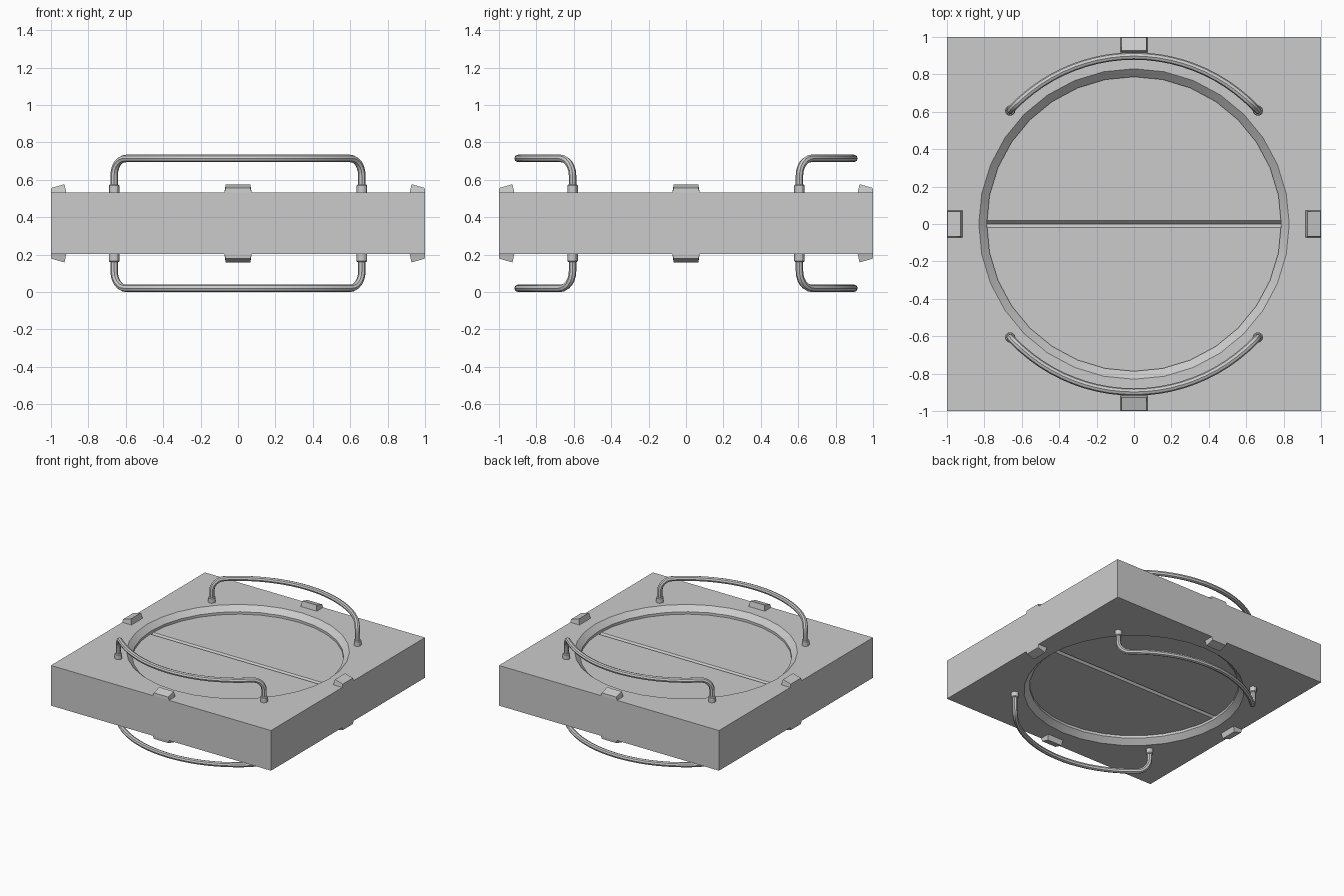
import bpy, bmesh, math
from mathutils import Vector

cube = bpy.data.objects.get("Cube")
if cube:
    bpy.data.objects.remove(cube, do_unlink=True)

MID, HALF = 0.367, 0.165       # slab mid height and half thickness
SIDES, R_OUT, R_IN = 32, 0.83, 0.787
DOOR_HALF = HALF - 0.06

grey = bpy.data.materials.new("plain grey")
grey.use_nodes = True
grey.diffuse_color = (0.6, 0.6, 0.6, 1)
grey.node_tree.nodes["Principled BSDF"].inputs["Base Color"].default_value = (0.6, 0.6, 0.6, 1)


def smooth(ob):
    bpy.ops.object.select_all(action='DESELECT')
    ob.select_set(True)
    bpy.context.view_layer.objects.active = ob
    bpy.ops.object.shade_smooth_by_angle(angle=math.radians(30))


def finish(name, bm):
    bmesh.ops.recalc_face_normals(bm, faces=bm.faces)
    me = bpy.data.meshes.new(name)
    bm.to_mesh(me)
    bm.free()
    ob = bpy.data.objects.new(name, me)
    bpy.context.collection.objects.link(ob)
    me.materials.append(grey)
    smooth(ob)
    return ob


def loft(bm, loops, closed=False):
    """Join equal-length point loops with quads; cap the ends or close the ring."""
    rings = [[bm.verts.new(p) for p in loop] for loop in loops]
    n = len(rings[0])
    pairs = list(zip(rings, rings[1:]))
    if closed:
        pairs.append((rings[-1], rings[0]))
    for a, b in pairs:
        for i in range(n):
            j = (i + 1) % n
            bm.faces.new((a[i], a[j], b[j], b[i]))
    if not closed:
        bm.faces.new(rings[0])
        bm.faces.new(rings[-1])


def ring(radius, z, square=False):
    pts = []
    for i in range(SIDES):
        a = math.tau * i / SIDES
        c, s = math.cos(a), math.sin(a)
        r = radius / max(abs(c), abs(s)) if square else radius
        pts.append((r * c, r * s, z))
    return pts


# Square frame with a chamfered round opening
top, low = MID + HALF, MID - HALF
bm = bmesh.new()
loft(bm, [ring(1, low, True), ring(1, top, True), ring(R_OUT, top), ring(R_IN, top - 0.04),
          ring(R_IN, low + 0.04), ring(R_OUT, low)], closed=True)
bmesh.ops.dissolve_limit(bm, angle_limit=0.01, verts=bm.verts, edges=bm.edges)
finish("hatch_frame", bm)


# Two half-round doors meeting at a V groove
def half_disc(inset, z, side):
    a0 = math.asin(inset / R_IN)
    n = SIDES // 2
    pts = []
    for i in range(n + 1):
        a = min(max(math.pi * i / n, a0), math.pi - a0)
        pts.append((R_IN * math.cos(a), side * R_IN * math.sin(a), z))
    return pts


for side, label in ((1, "back"), (-1, "front")):
    bm = bmesh.new()
    d = DOOR_HALF
    loft(bm, [half_disc(i, MID + z, side) for i, z in
              ((0.018, -d), (0, 0.02 - d), (0, d - 0.02), (0.018, d))])
    finish(label + "_door", bm)


# Curved grab rails with collars, on both faces
RAIL_R, BEND, START = 0.898, 0.09, math.radians(42.5)
RAIL_Z = 0.347                 # rail height from the slab's middle


def rail_path(side, up):
    half = [(START, HALF - 0.01)]
    for k in range(7):
        t = math.pi / 2 * k / 6
        half.append((START + BEND * (1 - math.cos(t)) / RAIL_R,
                     RAIL_Z - BEND + BEND * math.sin(t)))
    a0 = half[-1][0]
    arc = [(a0 + (math.pi - 2 * a0) * k / 20, RAIL_Z) for k in range(1, 20)]
    full = half + arc + [(math.pi - a, z) for a, z in reversed(half)]
    return [Vector((RAIL_R * math.cos(a), side * RAIL_R * math.sin(a), MID + up * z))
            for a, z in full]


for up, level in ((1, "upper"), (-1, "lower")):
    for side, label in ((1, "back"), (-1, "front")):
        path = rail_path(side, up)
        cu = bpy.data.curves.new("rail_path", 'CURVE')
        cu.dimensions = '3D'
        cu.bevel_depth = 0.02
        cu.bevel_resolution = 2
        cu.use_fill_caps = True
        sp = cu.splines.new('POLY')
        sp.points.add(len(path) - 1)
        for p, co in zip(sp.points, path):
            p.co = (*co, 1)
        ob = bpy.data.objects.new(f"{level}_{label}_rail", cu)
        bpy.context.collection.objects.link(ob)
        cu.materials.append(grey)
        bpy.ops.object.select_all(action='DESELECT')
        ob.select_set(True)
        bpy.context.view_layer.objects.active = ob
        bpy.ops.object.convert(target='MESH')
        smooth(ob)

        for end, hand in ((path[0], "left"), (path[-1], "right")):
            bm = bmesh.new()
            loft(bm, [[(end.x + r * math.cos(math.tau * k / 12),
                        end.y + r * math.sin(math.tau * k / 12),
                        MID + up * (HALF + h)) for k in range(12)]
                      for r, h in ((0.028, -0.01), (0.028, 0.037), (0.023, 0.043))])
            finish(f"{level}_{label}_{hand}_collar", bm)

    # Tapered wedge catches at the middle of each edge
    for q, label in enumerate(("left", "back", "right", "front")):
        c, s = round(math.cos(q * math.pi / 2)), round(math.sin(q * math.pi / 2))
        bm = bmesh.new()
        loops = []
        for w, profile in ((0.073, ((1, 0), (0.918, 0))),
                           (0.066, ((0.998, 0.024), (0.928, 0.044)))):
            (ro, ho), (ri, hi) = profile
            corners = ((ro, -w, ho), (ro, w, ho), (ri, w, hi), (ri, -w, hi))
            loops.append([(r * c - t * s, r * s + t * c, MID + up * (HALF + h))
                          for r, t, h in corners])
        loft(bm, loops)
        finish(f"{level}_{label}_catch", bm)
